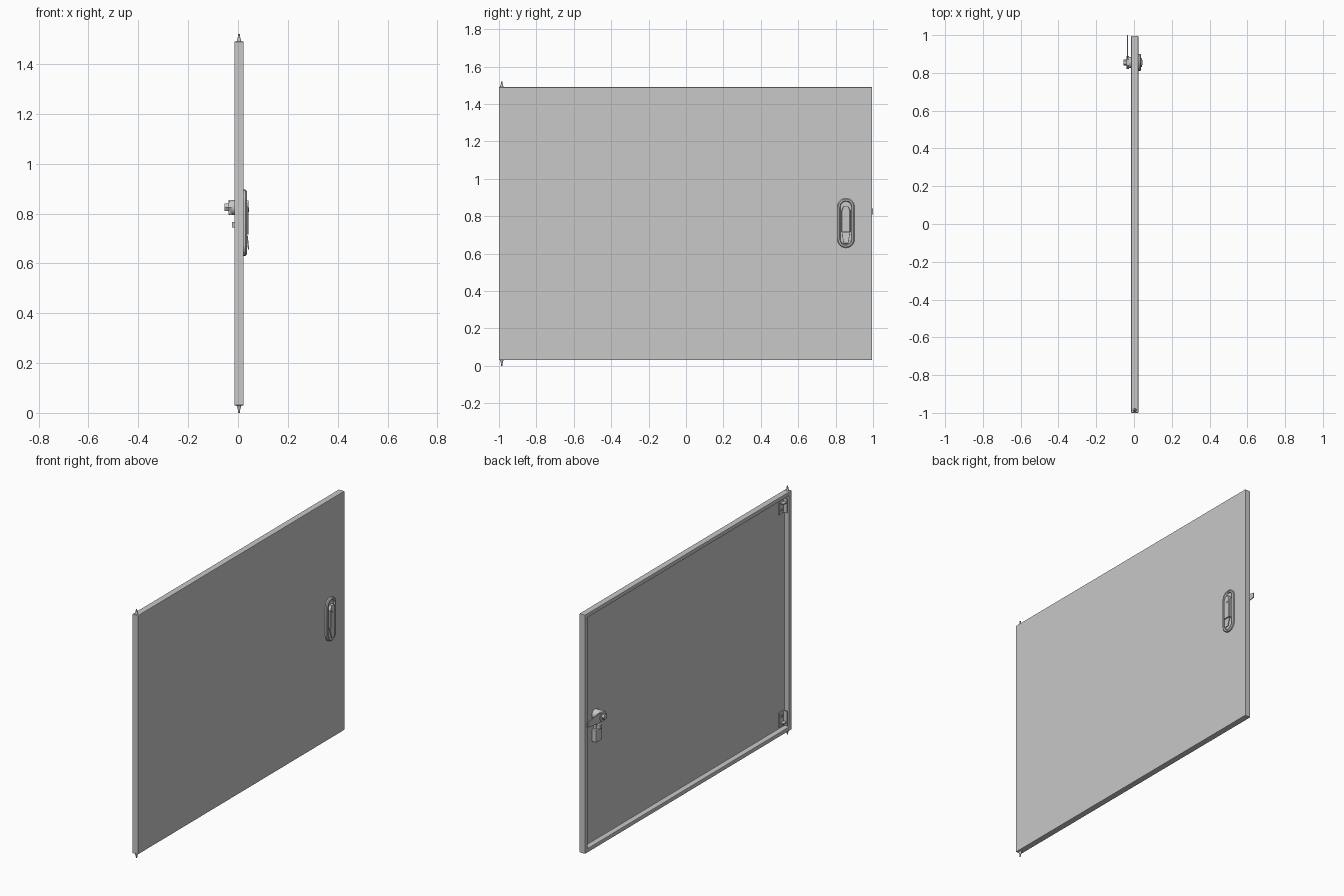
import bpy
import bmesh
import math
from mathutils import Matrix, Vector

cube = bpy.data.objects.get("Cube")
if cube:
    bpy.data.objects.remove(cube, do_unlink=True)

grey = bpy.data.materials.new("light grey metal")
grey.use_nodes = True
GREY = (0.58, 0.58, 0.58, 1)
grey.diffuse_color = GREY
grey.node_tree.nodes["Principled BSDF"].inputs["Base Color"].default_value = GREY


def finish(name, bm, smooth=False, bevel=0):
    """Turn a bmesh into a named object with the metal material."""
    bmesh.ops.recalc_face_normals(bm, faces=bm.faces)
    mesh = bpy.data.meshes.new(name)
    bm.to_mesh(mesh)
    bm.free()
    mesh.materials.append(grey)
    ob = bpy.data.objects.new(name, mesh)
    bpy.context.collection.objects.link(ob)
    if bevel:
        mod = ob.modifiers.new("Bevel", "BEVEL")
        mod.width, mod.segments = bevel, 2
        mod.limit_method = "ANGLE"
    if smooth:
        bpy.ops.object.select_all(action="DESELECT")
        bpy.context.view_layer.objects.active = ob
        ob.select_set(True)
        bpy.ops.object.shade_smooth_by_angle(angle=math.radians(35))
    return ob


def box(name, x, y, z, bevel=0):
    """Box from (low, high) pairs."""
    bm = bmesh.new()
    bmesh.ops.create_cube(bm, size=1)
    for v in bm.verts:
        v.co = Vector([(a + b) / 2 + c * (b - a) for c, (a, b) in zip(v.co, (x, y, z))])
    return finish(name, bm, bevel=bevel)


def cone(name, centre, r1, r2, depth, axis, sides=24):
    bm = bmesh.new()
    turn = Matrix.Rotation(math.pi / 2, 4, "Y") if axis == "X" else Matrix()
    bmesh.ops.create_cone(bm, cap_ends=True, segments=sides, radius1=r1, radius2=r2,
                          depth=depth, matrix=Matrix.Translation(centre) @ turn)
    return finish(name, bm, smooth=sides > 8)


def stadium(y, z, width, height, n=12):
    """Upright rounded slot outline in the y-z plane."""
    r, h = width / 2, (height - width) / 2
    pts = []
    for side in (1, -1):
        for i in range(n + 1):
            a = math.pi * i / n
            pts.append((y + side * r * math.cos(a), z + side * (h + r * math.sin(a))))
    return pts


def loft(name, rings, smooth=False, cap_start=True):
    """Skin between outlines, each given as (x, points)."""
    bm = bmesh.new()
    loops = [[bm.verts.new((x, y, z)) for y, z in pts] for x, pts in rings]
    n = len(loops[0])
    for a, b in zip(loops, loops[1:]):
        for i in range(n):
            j = (i + 1) % n
            bm.faces.new((a[i], a[j], b[j], b[i]))
    if cap_start:
        bm.faces.new(loops[0])
    bm.faces.new(loops[-1])
    return finish(name, bm, smooth)


def prism(name, pts, x0, x1):
    return loft(name, [(x0, pts), (x1, pts)])


# Door skin: folded tray with a return lip and open back
X0, X1 = -0.015, 0.023
BOTTOM, TOP = 0.03, 1.49
bm = bmesh.new()
bmesh.ops.create_cube(bm, size=1)
for v in bm.verts:
    v.co = (0.004 + v.co.x * (X1 - X0), -0.0025 + v.co.y * 1.995, 0.76 + v.co.z * (TOP - BOTTOM))
back = min(bm.faces, key=lambda f: f.calc_center_median().x)
bmesh.ops.inset_region(bm, faces=[back], thickness=0.035)
bmesh.ops.inset_region(bm, faces=[back], thickness=0.0005)
bmesh.ops.translate(bm, verts=back.verts, vec=(0.032, 0, 0))
finish("door_panel", bm, bevel=0.003)

# Hinge pins and corner brackets, bottom and top
MID = (BOTTOM + TOP) / 2
for label, s in (("bottom", -1), ("top", 1)):
    edge = MID + s * (TOP - MID)

    def span(a, b):
        return tuple(sorted((edge + s * a, edge + s * b)))

    def cone_out(name, a, b, r_in, r_out):
        r = (r_in, r_out) if s > 0 else (r_out, r_in)
        cone(name, (0.004, -0.985, edge + s * (a + b) / 2), *r, b - a, "Z", 16)

    cone_out(label + "_hinge_collar", -0.005, 0.012, 0.011, 0.006)
    cone_out(label + "_hinge_pin", 0.01, 0.03, 0.006, 0.003)
    box(label + "_bracket_plate", (0.010, 0.018), (-0.963, -0.915), span(-0.125, -0.036))
    box(label + "_bracket_flange", (-0.012, 0.012), (-0.963, -0.957), span(-0.125, -0.036))
    box(label + "_bracket_foot", (-0.012, 0.012), (-0.96, -0.925), span(-0.062, -0.056))
    cone(label + "_bracket_screw", (0.008, -0.935, edge - s * 0.1), 0.008, 0.008, 0.006, "X", 16)

# Outer handle: rounded bezel with sunken dish
HY, HZ = 0.855, 0.763
loft("handle_bezel", [
    (X1 - 0.002, stadium(HY, HZ, 0.092, 0.265)),
    (0.031, stadium(HY, HZ, 0.092, 0.265)),
    (0.036, stadium(HY, HZ, 0.082, 0.255)),
    (0.036, stadium(HY, HZ, 0.066, 0.239)),
    (0.026, stadium(HY, HZ, 0.058, 0.231)),
], smooth=True)

# Lever with cut upper corners, and thumb tab sloping outward
loft("handle_lever", [(x, [(HY - w, 0.715), (HY + w, 0.715), (HY + w, 0.83),
                           (HY + 0.012, 0.853), (HY - 0.012, 0.853), (HY - w, 0.83)])
                      for x, w in ((0.025, 0.024), (0.040, 0.024), (0.043, 0.020))])
tab = box("handle_thumb_tab", (0.034, 0.039), (HY - 0.022, HY + 0.022), (0.655, 0.712), 0.001)
for v in tab.data.vertices:
    if v.co.z < 0.68:
        v.co.x += 0.006
        v.co.y = HY + (v.co.y - HY) * 0.6
cone("handle_keyhole", (0.044, HY, 0.815), 0.009, 0.009, 0.002, "X", 20)

# Inner lock: housing, tab, cam plate, lock body and nut
box("lock_housing", (-0.010, 0.019), (0.828, 0.882), (0.665, 0.74), 0.003)
box("lock_housing_tab", (-0.024, 0.0), (0.845, 0.865), (0.744, 0.766))
box("lock_neck", (0.0, 0.019), (0.84, 0.87), (0.74, 0.80))
cone("lock_body", (-0.004, HY, 0.825), 0.030, 0.030, 0.046, "X", 28)
cone("lock_collar", (-0.033, HY, 0.825), 0.034, 0.034, 0.012, "X", 6)
prism("latch_cam", [(0.83, 0.803), (0.89, 0.795), (1.0, 0.81), (1.0, 0.84),
                    (0.89, 0.855), (0.83, 0.847)], -0.037, -0.032)
cone("lock_nut", (-0.046, HY, 0.825), 0.017, 0.017, 0.018, "X", 6)
